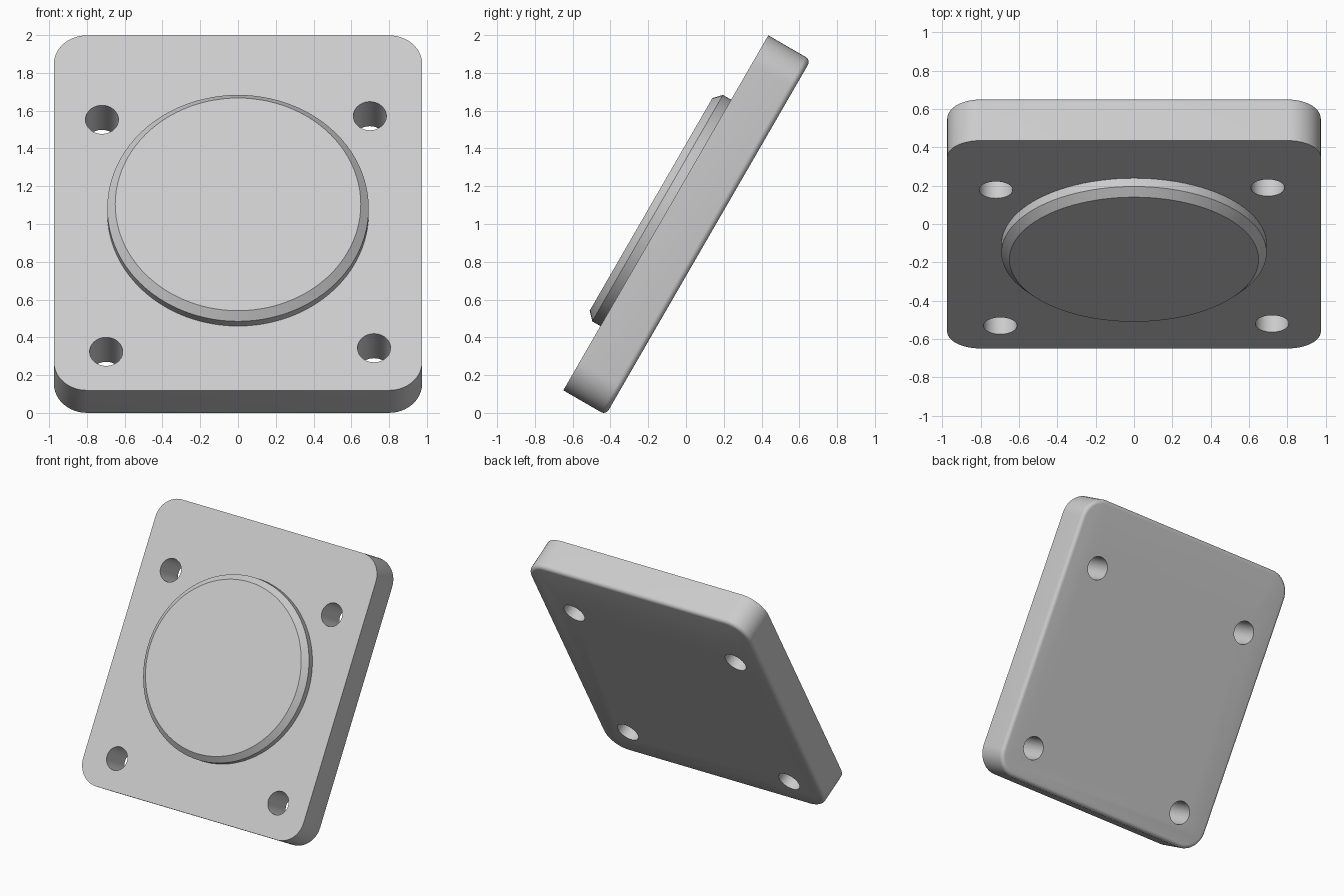
import bpy, bmesh, math
from mathutils import Matrix, Vector

cube = bpy.data.objects.get("Cube")
if cube:
    bpy.data.objects.remove(cube, do_unlink=True)

WIDTH, HEIGHT, THICK = 1.95, 2.17, 0.26
CORNER, FILLET = 0.175, 0.03
LEAN = Matrix.Translation((0, -0.107, 1.059)) @ Matrix.Rotation(math.radians(60), 4, 'X')

grey = bpy.data.materials.new("light grey")
grey.use_nodes = True
grey.diffuse_color = (0.6, 0.6, 0.6, 1)
grey.node_tree.nodes["Principled BSDF"].inputs["Base Color"].default_value = grey.diffuse_color


def rounded_rect(inset, z, steps=12):
    """Outline of the plate, shrunk by inset, at local height z."""
    r = CORNER - inset
    points = []
    for quarter, (sx, sy) in enumerate([(1, 1), (-1, 1), (-1, -1), (1, -1)]):
        for i in range(steps + 1):
            a = math.pi / 2 * (quarter + i / steps)
            points.append(Vector((sx * (WIDTH / 2 - CORNER) + r * math.cos(a),
                                  sy * (HEIGHT / 2 - CORNER) + r * math.sin(a), z)))
    return points


def circle(radius, z, cx=0, cy=0, sides=96):
    return [Vector((cx + radius * math.cos(a), cy + radius * math.sin(a), z))
            for a in (2 * math.pi * i / sides for i in range(sides))]


def loft(bm, outlines):
    """Closed solid through a stack of matching outlines, lowest first."""
    rings = [[bm.verts.new(p) for p in o] for o in outlines]
    for low, high in zip(rings, rings[1:]):
        for i in range(len(low)):
            j = (i + 1) % len(low)
            bm.faces.new((low[i], low[j], high[j], high[i]))
    bm.faces.new(rings[0][::-1])
    bm.faces.new(rings[-1])


def make_object(name, bm):
    mesh = bpy.data.meshes.new(name)
    bm.to_mesh(mesh)
    bm.free()
    mesh.materials.append(grey)
    obj = bpy.data.objects.new(name, mesh)
    obj.matrix_world = LEAN
    bpy.context.collection.objects.link(obj)
    return obj


# Plate with rounded corners and a small fillet around the back
bm = bmesh.new()
outlines = []
for i in range(7):
    a = math.pi / 2 * i / 6
    outlines.append(rounded_rect(FILLET * (1 - math.sin(a)), -THICK + FILLET * (1 - math.cos(a))))
outlines.append(rounded_rect(0, 0))
loft(bm, outlines)
plate = make_object("plate", bm)

# Four bolt holes on a slightly turned square below the plate's middle
bm = bmesh.new()
for i in range(4):
    a = math.radians(45.9 + 90 * i)
    cx, cy = 1.003 * math.cos(a), -0.128 + 1.003 * math.sin(a)
    loft(bm, [circle(0.0875, z, cx, cy, 48) for z in (-THICK - 0.1, 0.1)])
cutter = make_object("hole_cutter", bm)
cutter.hide_render = True
cut = plate.modifiers.new("bolt holes", 'BOOLEAN')
cut.object = cutter
cut.solver = 'EXACT'
bpy.context.view_layer.objects.active = plate
bpy.ops.object.modifier_apply(modifier=cut.name)
bpy.data.objects.remove(cutter, do_unlink=True)

# Round boss with a chamfered rim
bm = bmesh.new()
loft(bm, [circle(0.692, -0.02), circle(0.692, 0.05), circle(0.65, 0.09)])
boss = make_object("boss", bm)

# Smooth curved walls, keep crisp edges
bpy.ops.object.select_all(action='DESELECT')
for obj in (plate, boss):
    obj.select_set(True)
bpy.context.view_layer.objects.active = plate
bpy.ops.object.shade_smooth_by_angle(angle=math.radians(30))
